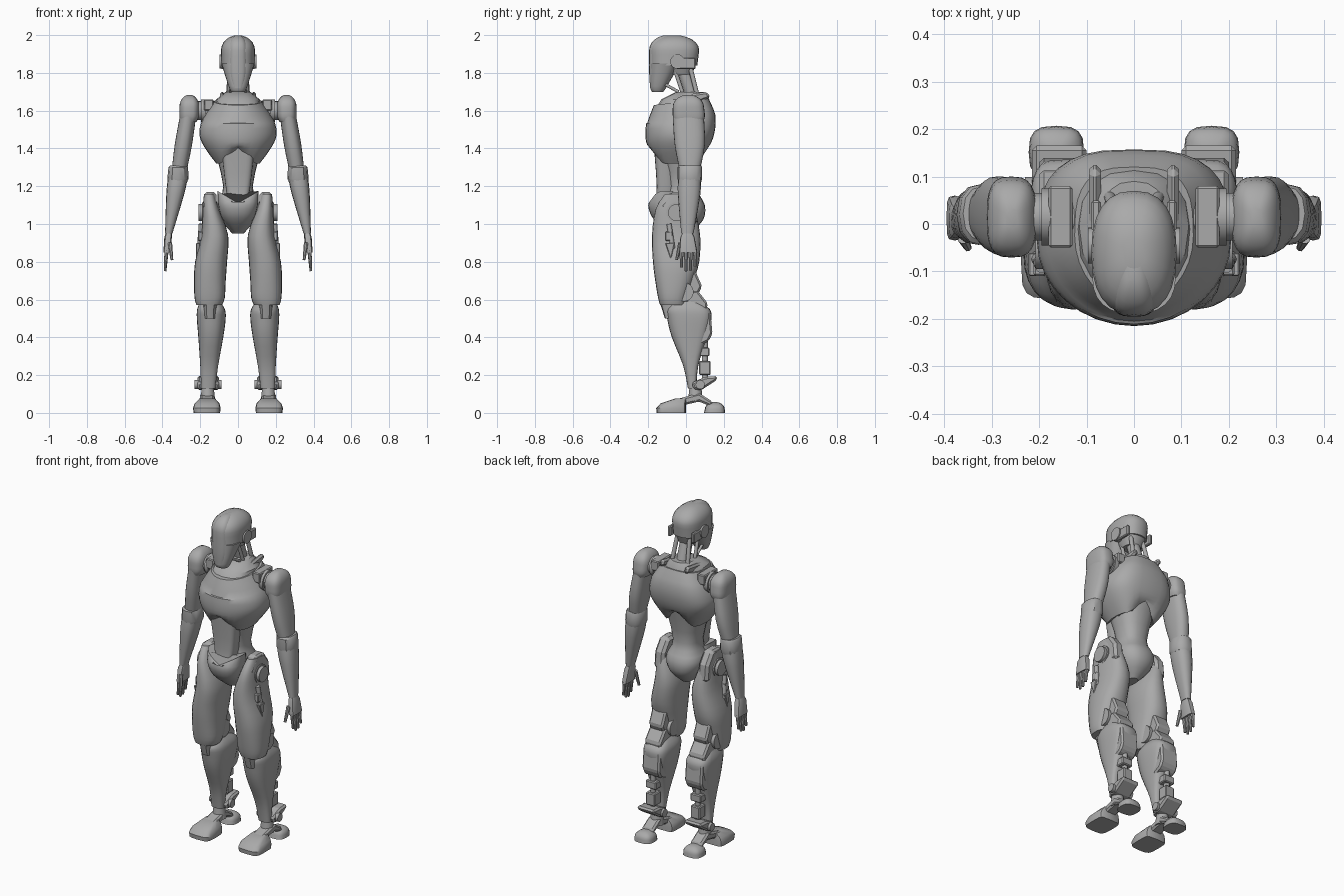
import bpy, bmesh
from math import cos, sin, pi, radians, copysign
from mathutils import Vector

cube = bpy.data.objects.get("Cube")
if cube:
    bpy.data.objects.remove(cube, do_unlink=True)

grey = bpy.data.materials.new("plain grey")
grey.use_nodes = True
colour = (.4, .4, .4, 1)
grey.diffuse_color = colour
grey.node_tree.nodes["Principled BSDF"].inputs["Base Color"].default_value = colour


def finish(name, bm, mirror, bevel=0, smooth=True):
    """Turn a bmesh into a named object, optionally mirrored to the other side."""
    bmesh.ops.recalc_face_normals(bm, faces=bm.faces)
    mesh = bpy.data.meshes.new(name)
    bm.to_mesh(mesh)
    bm.free()
    mesh.materials.append(grey)
    part = bpy.data.objects.new(name, mesh)
    bpy.context.scene.collection.objects.link(part)
    if bevel:
        modifier = part.modifiers.new("soft edges", "BEVEL")
        modifier.width = bevel
        modifier.segments = 1
    if mirror:
        part.modifiers.new("other side", "MIRROR")
    if smooth:
        bpy.ops.object.select_all(action="DESELECT")
        part.select_set(True)
        bpy.context.view_layer.objects.active = part
        bpy.ops.object.shade_smooth_by_angle(angle=radians(35))


def at(height, y, x=None, half=None):
    """Section as centre x, centre y, height, half width and half depth."""
    left, right = x or (-half, half)
    near, far = y
    return Vector((left + right, near + far, 2 * height, right - left, far - near)) / 2


def between(sections, steps):
    """Fill in sections along a smooth curve through the given ones."""
    filled = []
    last = len(sections) - 1
    for i in range(last):
        a, b = sections[i], sections[i + 1]
        slope_a = (b - sections[max(i - 1, 0)]) / 2
        slope_b = (sections[min(i + 2, last)] - a) / 2
        for step in range(steps):
            t = step / steps
            ease = t * t * (3 - 2 * t)
            filled.append(a + (b - a) * ease + slope_a * t * (1 - t) ** 2
                          - slope_b * t * t * (1 - t))
    return filled + [sections[last]]


def loft(name, *sections, mirror=False, sides=24, steps=3, front=2.4, back=2.4,
         dome=0, shape=None):
    """Skin rounded sections from the bottom up; a dome can close the top."""
    sections = between(sections, steps)
    if dome:
        top = sections[-1]
        for step in range(1, 6):
            angle = step * pi / 12
            ring = top.copy()
            ring[2] += dome * sin(angle)
            ring[3] *= cos(angle)
            ring[4] *= cos(angle)
            sections.append(ring)
    bm = bmesh.new()
    loops = []
    for middle_x, middle_y, height, wide, deep in sections:
        loop = []
        for side in range(sides):
            angle = 2 * pi * side / sides
            c, s = cos(angle), sin(angle)
            power = 2 / (front if s < 0 else back)
            point = Vector((middle_x + wide * copysign(abs(c) ** power, c),
                            middle_y + deep * copysign(abs(s) ** power, s), height))
            if shape:
                point.z += shape(point)
            loop.append(bm.verts.new(point))
        loops.append(loop)
    for low, high in zip(loops, loops[1:]):
        for i in range(sides):
            bm.faces.new((low[i - 1], low[i], high[i], high[i - 1]))
    bm.faces.new(loops[0])
    bm.faces.new(loops[-1])
    finish(name, bm, mirror)


def plate(name, outline, left, right, bevel=.01):
    """Side outline of y, z points with thickness along x, on both sides."""
    bm = bmesh.new()
    a, b = [[bm.verts.new((x, y, z)) for y, z in outline] for x in (left, right)]
    bm.faces.new(a)
    bm.faces.new(b)
    for i in range(len(a)):
        bm.faces.new((a[i - 1], a[i], b[i], b[i - 1]))
    finish(name, bm, mirror=True, bevel=bevel, smooth=False)


def box(name, x, y, z):
    near, far = y
    low, high = z
    plate(name, [(near, low), (far, low), (far, high), (near, high)], *x, bevel=.005)


def rod(name, start, end, radius, tip=None, mirror=True, sides=20):
    """Round bar between two points."""
    start, end = Vector(start), Vector(end)
    axis = end - start
    bm = bmesh.new()
    bmesh.ops.create_cone(bm, cap_ends=True, segments=sides, radius1=radius,
                          radius2=tip or radius, depth=axis.length)
    bm.transform(axis.to_track_quat("Z", "Y").to_matrix().to_4x4())
    bmesh.ops.translate(bm, verts=bm.verts, vec=(start + end) / 2)
    finish(name, bm, mirror)


def pin(name, x, y, z, radius):
    """Round joint lying along x, on both sides."""
    rod(name, (x[0], y, z), (x[1], y, z), radius)


# Head: helmet, face mask, raised visor strip, ears and skull underside
loft("helmet", at(1.84, half=.088, y=(-.19, .06)), at(1.92, half=.09, y=(-.19, .07)), dome=.08)
loft("face_mask", at(1.7, half=.035, y=(-.18, -.12)), at(1.73, half=.05, y=(-.19, -.1)),
     at(1.85, half=.088, y=(-.19, -.03)))
loft("visor", at(1.72, half=.03, y=(-.19, -.12)), at(1.8, half=.048, y=(-.195, -.1)),
     at(1.92, half=.055, y=(-.195, 0)), front=3, dome=.08)
loft("skull_base", at(1.79, half=.05, y=(-.08, .03)), at(1.86, half=.08, y=(-.12, .06)))
pin("ear", x=(.06, .097), y=-.045, z=1.86, radius=.038)
box("ear_band", x=(.07, .09), y=(-.05, .05), z=(1.82, 1.88))

# Neck: leaning column with side, front and jaw struts
rod("neck_column", (0, .05, 1.62), (0, -.02, 1.84), radius=.036, mirror=False)
rod("neck_strut", (.055, .07, 1.64), (.04, .02, 1.84), radius=.012)
rod("neck_front_strut", (.05, 0, 1.64), (.04, -.06, 1.82), radius=.01)
rod("jaw_strut", (.03, -.13, 1.75), (.04, -.04, 1.7), radius=.008)


# Chest shell, with an arched lower edge and a neckline that drops at the front
def chest_edge(p):
    if p.z > 1.55:
        return .12 * p.y
    return max(0, .09 - abs(p.x)) * 9 * max(0, 1.42 - p.z)


loft("chest", at(1.32, half=.115, y=(-.165, .08)), at(1.41, half=.18, y=(-.205, .125)),
     at(1.48, half=.205, y=(-.215, .15)), at(1.56, half=.185, y=(-.205, .155)),
     at(1.65, half=.125, y=(-.17, .12)), front=2, back=3, sides=32, shape=chest_edge)
loft("collar", at(1.62, half=.125, y=(-.155, .12)), at(1.66, half=.115, y=(-.13, .115)),
     at(1.7, half=.065, y=(-.05, .09)), sides=16, steps=1)
plate("collar_strap", [(-.03, 1.68), (.11, 1.7), (.13, 1.67), (0, 1.62)], left=.07, right=.095)

# Waist, belly plate and pelvis
loft("waist", at(.95, half=.03, y=(-.08, .02)), at(1.02, half=.09, y=(-.14, .09)),
     at(1.1, half=.11, y=(-.13, .1)), at(1.2, half=.078, y=(-.1, .06)),
     at(1.42, half=.13, y=(-.15, .1)))
loft("belly_plate", at(1.1, half=.05, y=(-.165, -.05)), at(1.2, half=.066, y=(-.155, -.05)),
     at(1.41, half=.09, y=(-.17, -.05)), front=4)
loft("pelvis_cup", at(.955, half=.025, y=(-.09, -.02)), at(1.03, half=.085, y=(-.175, 0)),
     at(1.1, half=.105, y=(-.2, -.02)), at(1.14, half=.11, y=(-.18, -.03)),
     shape=lambda p: .6 * (abs(p.x) - .05) if p.z > 1.12 else 0)

# Shoulders and arms
pin("shoulder_axle", x=(.12, .23), y=.015, z=1.6, radius=.05)
pin("shoulder_ring", x=(.17, .195), y=.015, z=1.6, radius=.06)
box("shoulder_block", x=(.13, .18), y=(-.05, .08), z=(1.6, 1.66))
loft("shoulder_cap", at(1.54, x=(.22, .305), y=(-.06, .09)), at(1.57, x=(.207, .31), y=(-.07, .1)),
     at(1.62, x=(.205, .31), y=(-.07, .095)), mirror=True, dome=.065, front=3, back=3)
loft("upper_arm", at(1.29, x=(.27, .35), y=(-.035, .075)), at(1.42, x=(.243, .335), y=(-.06, .1)),
     at(1.57, x=(.222, .308), y=(-.07, .095)), mirror=True)
loft("elbow_cuff", at(1.22, x=(.27, .37), y=(-.04, .08)), at(1.24, x=(.262, .374), y=(-.045, .085)),
     at(1.3, x=(.264, .368), y=(-.045, .085)), at(1.31, x=(.27, .36), y=(-.035, .08)),
     mirror=True, sides=12, steps=1)
loft("forearm", at(.95, x=(.347, .386), y=(-.025, .04)), at(1.15, x=(.287, .38), y=(-.043, .075)),
     at(1.24, x=(.267, .372), y=(-.042, .08)), mirror=True, sides=16)

# Hands: palm, four fingers and a thumb
loft("palm", at(.85, x=(.36, .395), y=(-.035, .06)), at(.93, x=(.35, .39), y=(-.03, .045)),
     at(.96, x=(.35, .38), y=(-.015, .03)), mirror=True, sides=12, steps=1, front=4, back=4)
for number, tip in enumerate((.77, .75, .755, .775)):
    y = .024 * (number - 1)
    rod(f"finger_{number}", (.378, y, .86), (.386, y, tip), radius=.011, tip=.007, sides=8)
rod("thumb", (.36, -.03, .9), (.35, -.05, .81), radius=.012, tip=.008, sides=8)

# Hips: axle, outer disc, guard shell and side piston
pin("hip_axle", x=(.07, .19), y=-.05, z=1.06, radius=.055)
pin("hip_disc", x=(.18, .208), y=-.05, z=1.06, radius=.045)
plate("hip_guard", [(-.14, 1.1), (-.08, 1.17), (0, 1.17), (.05, 1.1), (.06, 1), (-.1, 1)],
      left=.115, right=.18, bevel=.015)
rod("hip_piston", (.195, -.09, 1), (.205, -.07, .87), radius=.013)
box("piston_sleeve", x=(.185, .212), y=(-.11, -.07), z=(.91, .96))
plate("piston_anchor", [(-.11, .9), (-.06, .9), (-.08, .81)], left=.2, right=.222, bevel=.003)

# Thighs, with a tongue that overlaps the shin at the knee
loft("thigh", at(.57, x=(.085, .22), y=(-.137, 0)), at(.61, x=(.07, .23), y=(-.148, .01)),
     at(.7, x=(.065, .233), y=(-.163, .04)), at(.8, x=(.058, .227), y=(-.175, .07)),
     at(.94, x=(.052, .195), y=(-.18, .075)), at(1.08, x=(.1, .187), y=(-.16, .045)),
     at(1.16, x=(.125, .18), y=(-.11, 0)), mirror=True)
loft("knee_tongue", at(.5, x=(.118, .178), y=(-.112, -.04)),
     at(.59, x=(.11, .185), y=(-.14, -.02)), mirror=True, sides=12, steps=1)

# Knees: hinge and rear links
pin("knee_hinge", x=(.08, .215), y=-.01, z=.64, radius=.05)
plate("knee_link", [(-.02, .76), (.05, .75), (.085, .67), (.06, .62), (-.02, .62)],
      left=.1, right=.195)
plate("knee_rear_guard", [(0, .64), (.06, .65), (.115, .58), (.1, .5), (0, .52)],
      left=.095, right=.2)

# Shins, calf guard and calf pistons
loft("shin", at(.13, x=(.12, .195), y=(.01, .055)), at(.25, x=(.105, .2), y=(-.015, .065)),
     at(.4, x=(.078, .21), y=(-.075, .11)), at(.5, x=(.065, .218), y=(-.1, .135)),
     at(.55, x=(.07, .216), y=(-.104, .125)), at(.59, x=(.095, .2), y=(-.06, .07)),
     mirror=True, back=3.5)
plate("calf_guard", [(.06, .56), (.13, .53), (.14, .42), (.12, .38), (.06, .35)],
      left=.085, right=.2)
rod("calf_rod", (.15, .1, .4), (.15, .1, .16), radius=.016)
box("calf_upper_block", x=(.115, .185), y=(.07, .125), z=(.3, .345))
box("calf_lower_block", x=(.12, .18), y=(.07, .13), z=(.2, .275))

# Ankles: tilted cuff, pivot and post
plate("ankle_cuff", [(.04, .125), (.08, .12), (.165, .175), (.165, .195), (.1, .19), (.03, .16)],
      left=.1, right=.215)
pin("ankle_pivot", x=(.088, .23), y=.075, z=.15, radius=.024)
rod("ankle_post", (.16, .05, .15), (.16, .05, .06), radius=.03, tip=.04)

# Feet: toe block, arch and domed heel
loft("toe", at(0, x=(.095, .235), y=(-.155, 0)), at(.025, x=(.092, .238), y=(-.158, 0)),
     at(.05, x=(.098, .23), y=(-.135, 0)), at(.075, x=(.12, .205), y=(-.06, 0)),
     mirror=True, sides=16, steps=1, front=4, back=6)
plate("foot_arch", [(-.06, .07), (.07, .105), (.14, .06), (.14, .03), (.07, .06), (-.06, .03)],
      left=.125, right=.2)
loft("heel", at(0, x=(.105, .222), y=(.095, .207)), at(.02, x=(.107, .22), y=(.1, .205)),
     mirror=True, sides=16, steps=1, front=3, back=3, dome=.038)
